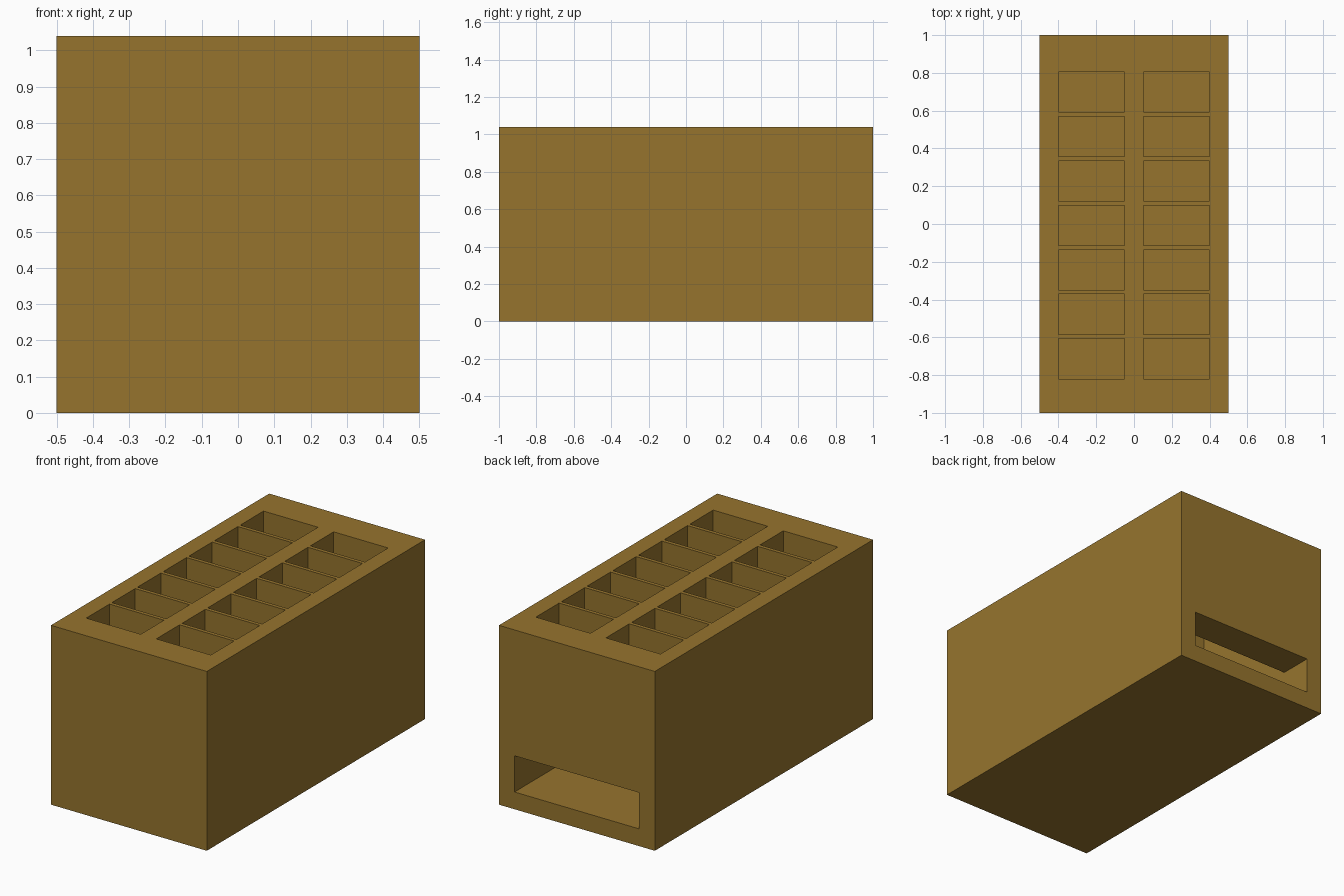
import bpy
import bmesh

if "Cube" in bpy.data.objects:
    bpy.data.objects.remove(bpy.data.objects["Cube"])

HEIGHT = 1.04
SLAB_BOTTOM = 0.73          # underside of the slotted top
FLOOR, SLOT_TOP = 0.10, 0.31
BACK, FRONT = 0.805, -0.82  # ends of the inner chamber


def box(bm, x0, x1, y0, y1, z0, z1):
    verts = bmesh.ops.create_cube(bm, size=1)["verts"]
    for v in verts:
        v.co.x = x1 if v.co.x > 0 else x0
        v.co.y = y1 if v.co.y > 0 else y0
        v.co.z = z1 if v.co.z > 0 else z0


def finish(bm, name):
    bmesh.ops.recalc_face_normals(bm, faces=bm.faces)
    mesh = bpy.data.meshes.new(name)
    bm.to_mesh(mesh)
    bm.free()
    obj = bpy.data.objects.new(name, mesh)
    bpy.context.collection.objects.link(obj)
    return obj


wood = bpy.data.materials.new("ochre brown")
wood.diffuse_color = (0.305, 0.175, 0.027, 1)
wood.use_nodes = True
wood.node_tree.nodes["Principled BSDF"].inputs["Base Color"].default_value = wood.diffuse_color

# Outer block
bm = bmesh.new()
box(bm, -0.5, 0.5, -1, 1, 0, HEIGHT)
body = finish(bm, "dispenser_body")
body.data.materials.append(wood)

# Inner chamber with its outlet through the back: side profile swept across x
bm = bmesh.new()
profile = [(FRONT, FLOOR), (1.2, FLOOR), (1.2, SLOT_TOP),
           (BACK, SLOT_TOP), (BACK, SLAB_BOTTOM), (FRONT, SLAB_BOTTOM)]
face = bm.faces.new([bm.verts.new((-0.4, y, z)) for y, z in profile])
swept = bmesh.ops.extrude_face_region(bm, geom=[face])["geom"]
bmesh.ops.translate(bm, vec=(0.8, 0, 0),
                    verts=[g for g in swept if isinstance(g, bmesh.types.BMVert)])
chamber = finish(bm, "chamber_cutter")

# Two columns of seven openings in the top
bm = bmesh.new()
size = 0.213
pitch = (BACK - FRONT - size) / 6
for x0, x1 in ((-0.4, -0.05), (0.05, 0.4)):
    for i in range(7):
        y = FRONT + i * pitch
        box(bm, x0, x1, y, y + size, SLAB_BOTTOM - 0.1, HEIGHT + 0.1)
openings = finish(bm, "openings_cutter")

for cutter in (chamber, openings):
    mod = body.modifiers.new(cutter.name, "BOOLEAN")
    mod.operation = "DIFFERENCE"
    mod.solver = "EXACT"
    mod.object = cutter
    cutter.hide_render = True
    cutter.hide_set(True)
